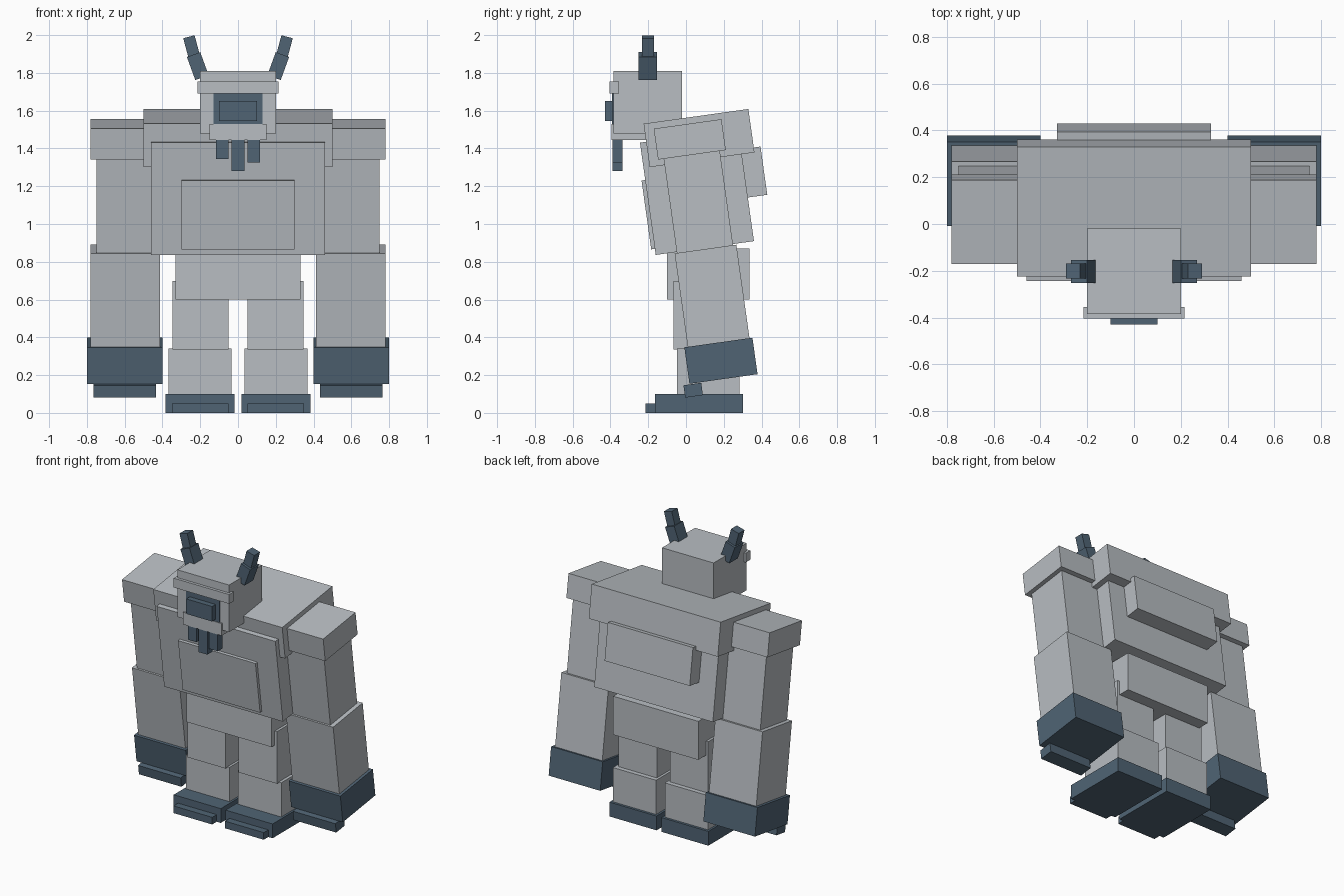
import bpy
from math import radians

cube = bpy.data.objects.get("Cube")
if cube:
    bpy.data.objects.remove(cube, do_unlink=True)


def material(name, rgb):
    mat = bpy.data.materials.new(name)
    mat.use_nodes = True
    mat.diffuse_color = (*rgb, 1)
    mat.node_tree.nodes["Principled BSDF"].inputs["Base Color"].default_value = (*rgb, 1)
    return mat


GREY = material("stone_grey", (0.48, 0.51, 0.54))
SLATE = material("dark_slate", (0.08, 0.127, 0.175))
LEAN = 8  # forward lean of the upper body, in degrees


def box(name, centre, size, mat, lean=0, splay=0):
    bpy.ops.mesh.primitive_cube_add(size=1, location=centre,
                                    rotation=(radians(lean), radians(splay), 0))
    ob = bpy.context.object
    ob.name = name
    ob.scale = size
    bpy.ops.object.transform_apply(location=False, rotation=False, scale=True)
    ob.data.materials.append(mat)
    return ob


def span(name, x, y, z, mat):
    """Upright box given by its extents on each axis."""
    pairs = (x, y, z)
    return box(name, [(a + b) / 2 for a, b in pairs], [b - a for a, b in pairs], mat)


def pair(name, centre, size, mat, lean=0, splay=0):
    """Left and right copies of one box."""
    x, y, z = centre
    for side, s in (("left", 1), ("right", -1)):
        box(f"{side}_{name}", (s * x, y, z), size, mat, lean, s * splay)


# Leaning torso
box("shoulder_block", (0, 0.069, 1.455), (1.0, 0.56, 0.232), GREY, LEAN)
box("torso", (0, 0.058, 1.17), (0.92, 0.525, 0.60), GREY, LEAN)
box("chest_plate", (0, -0.18, 1.052), (0.60, 0.06, 0.368), GREY, LEAN)
box("back_plate", (0, 0.338, 1.272), (0.66, 0.15, 0.258), GREY, LEAN)

# Leaning arms
pair("shoulder_pad", (0.60, 0.02, 1.448), (0.36, 0.362, 0.165), GREY, LEAN)
pair("upper_arm", (0.60, 0.067, 1.105), (0.30, 0.30, 0.56), GREY, LEAN)
pair("forearm", (0.597, 0.138, 0.62), (0.366, 0.33, 0.50), GREY, LEAN)
pair("hand", (0.60, 0.185, 0.276), (0.40, 0.364, 0.195), SLATE, LEAN)
pair("fingers", (0.60, 0.038, 0.12), (0.33, 0.095, 0.066), SLATE, LEAN)

# Pelvis, legs and feet
span("pelvis", (-0.33, 0.33), (-0.10, 0.335), (0.60, 0.87), GREY)
pair("thigh", (0.199, 0.093, 0.517), (0.297, 0.316, 0.365), GREY)
pair("shin", (0.201, 0.118, 0.22), (0.335, 0.33, 0.24), GREY)
pair("foot", (0.201, 0.068, 0.05), (0.365, 0.465, 0.10), SLATE)
pair("toes", (0.20, -0.175, 0.025), (0.30, 0.08, 0.05), SLATE)

# Head and face
span("head", (-0.2, 0.2), (-0.385, -0.02), (1.48, 1.81), GREY)
span("brow", (-0.215, 0.215), (-0.405, -0.355), (1.69, 1.755), GREY)
span("jaw", (-0.15, 0.15), (-0.395, -0.18), (1.445, 1.53), GREY)
span("face_panel", (-0.13, 0.13), (-0.391, -0.384), (1.53, 1.69), SLATE)
span("nose", (-0.10, 0.10), (-0.43, -0.38), (1.545, 1.65), SLATE)

# Beard strands of uneven length
for name, x, half, bottom in (("middle", 0, 0.035, 1.28),
                              ("right", -0.083, 0.033, 1.345),
                              ("left", 0.083, 0.033, 1.325)):
    span(f"{name}_beard_strand", (x - half, x + half), (-0.39, -0.335),
         (bottom, 1.46), SLATE)

# Two-step horns
pair("horn_base", (0.213, -0.203, 1.836), (0.075, 0.097, 0.13), SLATE, splay=20)
pair("horn_tip", (0.239, -0.202, 1.913), (0.062, 0.064, 0.162), SLATE, splay=15)
